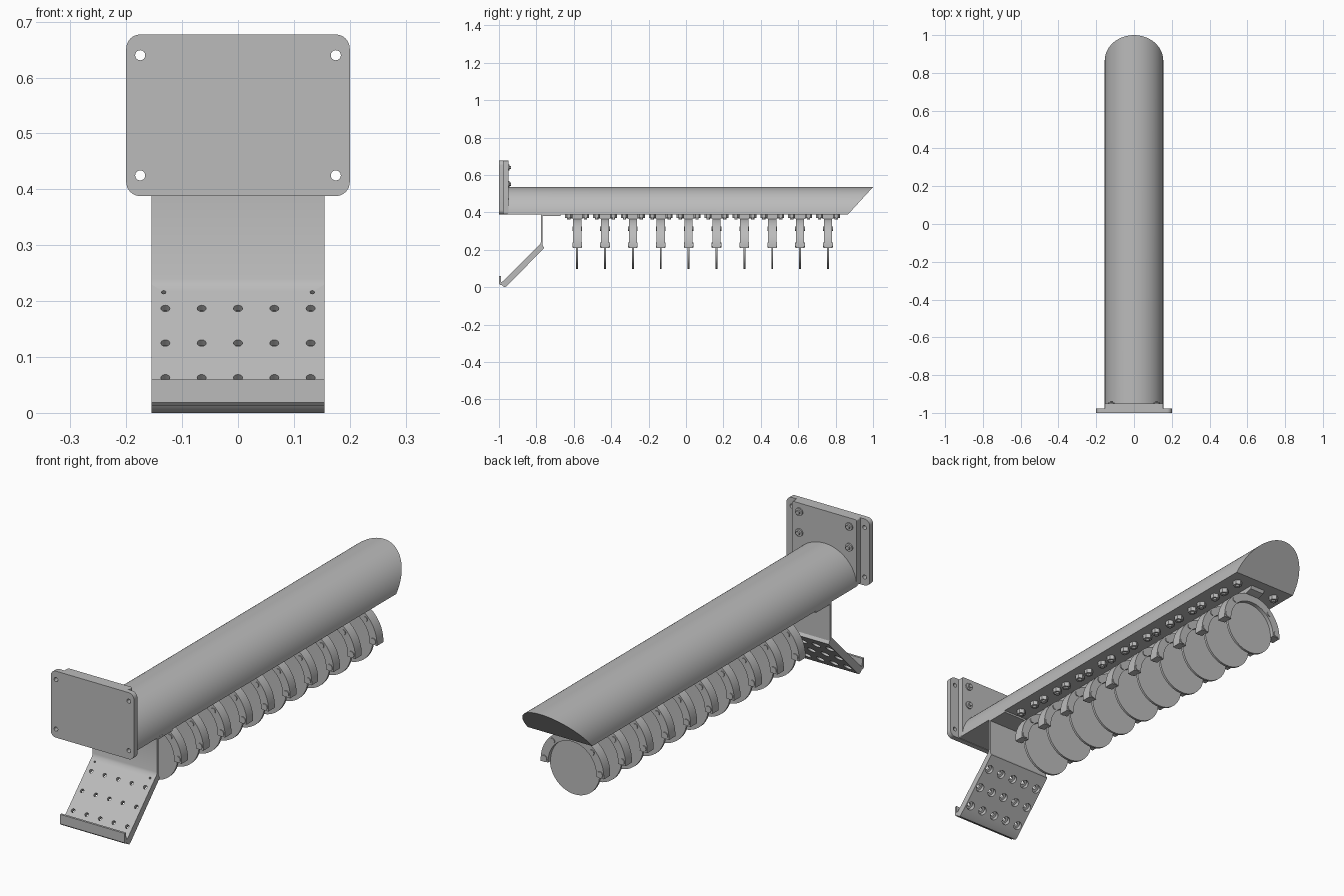
import bpy, bmesh, math
from mathutils import Matrix, Vector

cube = bpy.data.objects.get("Cube")
if cube:
    bpy.data.objects.remove(cube)

GREY = bpy.data.materials.new("light_grey_metal")
COLOUR = (0.5, 0.5, 0.5, 1)
GREY.diffuse_color = COLOUR
GREY.use_nodes = True
GREY.node_tree.nodes["Principled BSDF"].inputs["Base Color"].default_value = COLOUR


def finish(name, bm, smooth=True):
    bmesh.ops.recalc_face_normals(bm, faces=bm.faces)
    mesh = bpy.data.meshes.new(name)
    bm.to_mesh(mesh)
    bm.free()
    mesh.materials.append(GREY)
    obj = bpy.data.objects.new(name, mesh)
    bpy.context.collection.objects.link(obj)
    if smooth:
        bpy.ops.object.select_all(action='DESELECT')
        obj.select_set(True)
        bpy.context.view_layer.objects.active = obj
        bpy.ops.object.shade_smooth_by_angle(angle=math.radians(30))
    return obj


def extrude(bm, points, depth):
    face = bm.faces.new([bm.verts.new(p) for p in points])
    new = bmesh.ops.extrude_face_region(bm, geom=[face])["geom"]
    verts = [v for v in new if isinstance(v, bmesh.types.BMVert)]
    bmesh.ops.translate(bm, verts=verts, vec=depth)


def cylinder(bm, centre, axis, radius, depth, sides=24):
    turn = Vector((0, 0, 1)).rotation_difference(Vector(axis)).to_matrix().to_4x4()
    bmesh.ops.create_cone(bm, cap_ends=True, segments=sides, radius1=radius, radius2=radius,
                          depth=depth, matrix=Matrix.Translation(centre) @ turn)


def arc(cx, cz, r, start, end, steps):
    angles = [math.radians(start + (end - start) * i / steps) for i in range(steps + 1)]
    return [(cx + r * math.cos(a), cz + r * math.sin(a)) for a in angles]


def rounded_plate(bm, half_x, z0, z1, r, y0, y1):
    corners = [(half_x - r, z1 - r, 0), (r - half_x, z1 - r, 90),
               (r - half_x, z0 + r, 180), (half_x - r, z0 + r, 270)]
    outline = [p for x, z, a in corners for p in arc(x, z, r, a, a + 90, 8)]
    extrude(bm, [(x, y0, z) for x, z in outline], (0, y1 - y0, 0))


def cut(obj, holes):
    """Subtract a set of (centre, axis, radius, depth) cylinders."""
    bm = bmesh.new()
    for hole in holes:
        cylinder(bm, *hole)
    cutter = finish("hole_cutter", bm, False)
    cutter.hide_render = True
    mod = obj.modifiers.new("holes", 'BOOLEAN')
    mod.operation, mod.solver, mod.object = 'DIFFERENCE', 'EXACT', cutter
    bpy.context.view_layer.objects.active = obj
    bpy.ops.object.modifier_apply(modifier=mod.name)
    bpy.data.objects.remove(cutter)


# Half-round beam with a slanted free end
bm = bmesh.new()
section = arc(0, 0.388, 0.155, 0, 180, 48)
section = [(x, 0.388 + (z - 0.388) * 0.95) for x, z in section]
extrude(bm, [(x, -0.955, z) for x, z in section], (0, 1.9, 0))
for v in bm.verts:
    if v.co.y > 0:
        v.co.y = 0.865 + (v.co.z - 0.388) * 0.915
finish("beam", bm)

# Wall plate with corner holes
bm = bmesh.new()
rounded_plate(bm, 0.2, 0.388, 0.677, 0.025, -1, -0.976)
wall_plate = finish("wall_plate", bm)
cut(wall_plate, [((x, -0.988, z), (0, 1, 0), 0.009, 0.1)
                 for x in (-0.175, 0.175) for z in (0.425, 0.64)])

# Backing plate and its screws
bm = bmesh.new()
rounded_plate(bm, 0.155, 0.39, 0.677, 0.006, -0.976, -0.95)
finish("backing_plate", bm)
bm = bmesh.new()
for x in (-0.12, 0.12):
    for z in (0.55, 0.64):
        cylinder(bm, (x, -0.948, z), (0, 1, 0), 0.017, 0.008)
        cylinder(bm, (x, -0.942, z), (0, 1, 0), 0.009, 0.012, 6)
finish("plate_screws", bm)

# Folded shelf bracket: flange, hanger, sloped tray and lip
bm = bmesh.new()
profile = [(-0.67, 0.39), (-0.67, 0.38), (-0.766, 0.38), (-0.766, 0.222), (-0.758, 0.21),
           (-0.958, 0.006), (-0.968, 0.0), (-0.978, 0.005), (-0.985, 0.013), (-0.994, 0.013), (-1, 0.019),
           (-1, 0.06), (-0.99, 0.06), (-0.988, 0.028), (-0.98, 0.03), (-0.78, 0.23),
           (-0.776, 0.24), (-0.776, 0.39)]
extrude(bm, [(-0.155, y, z) for y, z in profile], (0.31, 0, 0))
bracket = finish("shelf_bracket", bm)
slope = Vector((0, -1, 1)).normalized()
columns = [-0.13 + 0.065 * i for i in range(5)]
spots = [Vector((x, z - 1.01, z)) for x in columns for z in (0.063, 0.125, 0.187)]
small = [Vector((x, -0.794, 0.216)) for x in (-0.133, 0.133)]
cut(bracket, [(p - slope * 0.03, slope, 0.018, 0.032) for p in spots])
cut(bracket, [(p, slope, 0.008, 0.05) for p in spots]
    + [(p, slope, 0.004, 0.02) for p in small])

# Flat seat between the beam and the bracket
bm = bmesh.new()
extrude(bm, [(-0.15, -0.955, 0.388), (0.15, -0.955, 0.388),
             (0.15, -0.67, 0.388), (-0.15, -0.67, 0.388)], (0, 0, 0.008))
finish("bracket_seat", bm, False)

# Row of hanging discs, each held by a half-ring clamp
CENTRE_Z = 0.218
ring = arc(0, CENTRE_Z, 0.152, -3, 183, 32) + arc(0, CENTRE_Z, 0.116, 183, -3, 32)
foot = [(-0.062, 0.39), (-0.055, 0.374), (-0.025, 0.366),
        (0.025, 0.366), (0.055, 0.374), (0.062, 0.39)]
for i in range(10):
    y = -0.582 + 0.149 * i
    bm = bmesh.new()
    cylinder(bm, (0, y, CENTRE_Z), (0, 1, 0), 0.12, 0.01, 48)
    finish(f"disc_{i + 1}", bm)

    bm = bmesh.new()
    extrude(bm, [(x, y - 0.022, z) for x, z in ring], (0, 0.044, 0))
    extrude(bm, [(-0.035, y + dy, z) for dy, z in foot], (0.07, 0, 0))
    for side in (-1, 1):
        cylinder(bm, (side * 0.134, y, CENTRE_Z + 0.008), (0, 1, 0), 0.014, 0.052, 12)
        cylinder(bm, (side * 0.095, y, CENTRE_Z + 0.094), (0, 1, 0), 0.012, 0.052, 12)
        for dy in (-0.045, 0.045):
            cylinder(bm, (side * 0.1, y + dy, 0.38), (0, 0, 1), 0.019, 0.022, 6)
            cylinder(bm, (side * 0.1, y + dy, 0.37), (0, 0, 1), 0.009, 0.016, 12)
    finish(f"clamp_{i + 1}", bm)
